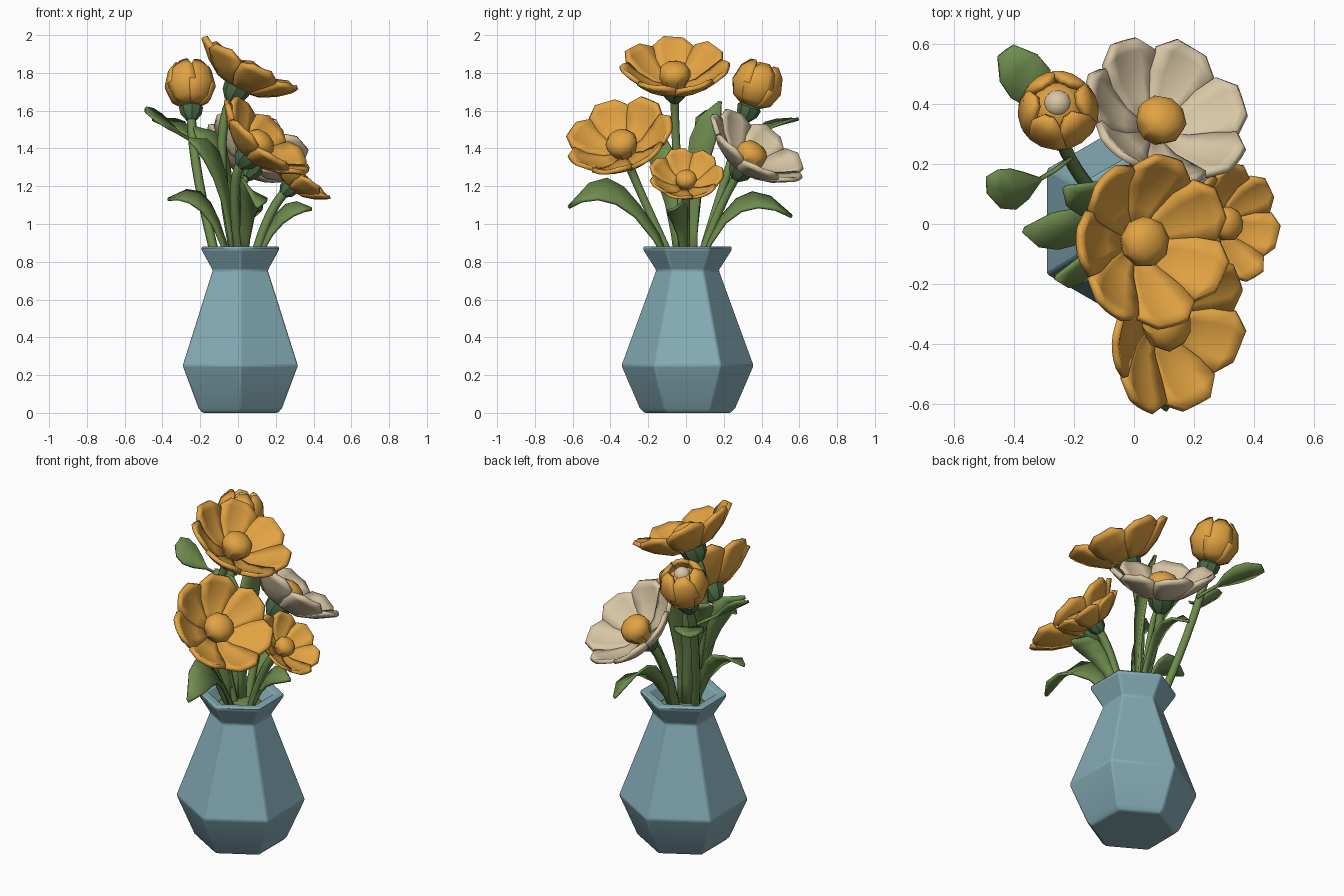
import bpy, bmesh, math
from mathutils import Vector, Matrix

cube = bpy.data.objects.get("Cube")
if cube:
    bpy.data.objects.remove(cube)


def material(name, rgb):
    m = bpy.data.materials.new(name)
    m.use_nodes = True
    m.diffuse_color = (*rgb, 1)
    m.node_tree.nodes["Principled BSDF"].inputs["Base Color"].default_value = (*rgb, 1)
    return m


ORANGE = material("orange petal", (0.76, 0.365, 0.055))
CREAM = material("cream petal", (0.69, 0.57, 0.38))
BLUE = material("blue glaze", (0.235, 0.41, 0.47))
LEAF = material("leaf green", (0.155, 0.26, 0.075))
CALYX = material("dark green", (0.075, 0.16, 0.065))


def finish(bm, name, mat, matrix=None, thickness=0, angle=35):
    """Turn a bmesh into a shaded object."""
    bmesh.ops.recalc_face_normals(bm, faces=bm.faces)
    mesh = bpy.data.meshes.new(name)
    bm.to_mesh(mesh)
    bm.free()
    mesh.materials.append(mat)
    ob = bpy.data.objects.new(name, mesh)
    bpy.context.collection.objects.link(ob)
    if matrix:
        ob.matrix_world = matrix
    if thickness:
        mod = ob.modifiers.new("thickness", 'SOLIDIFY')
        mod.thickness = thickness
        mod.offset = 0
    bpy.ops.object.select_all(action='DESELECT')
    ob.select_set(True)
    bpy.context.view_layer.objects.active = ob
    bpy.ops.object.shade_smooth_by_angle(angle=math.radians(angle))
    return ob


def skin(bm, rows, closed=False):
    """Bridge rows of points with quads."""
    vs = [[bm.verts.new(p) for p in row] for row in rows]
    n = len(rows[0])
    for a, b in zip(vs, vs[1:]):
        for i in range(n if closed else n - 1):
            j = (i + 1) % n
            bm.faces.new((a[i], a[j], b[j], b[i]))
    return vs


def ring(r, z, sides, turn=0.0):
    return [Vector((r * math.cos(turn + i * math.tau / sides),
                    r * math.sin(turn + i * math.tau / sides), z)) for i in range(sides)]


def tube(name, rows, mat, matrix=None, angle=35):
    """Closed skin over rings, capped at both ends."""
    bm = bmesh.new()
    vs = skin(bm, rows, True)
    bm.faces.new(vs[0])
    bm.faces.new(vs[-1])
    return finish(bm, name, mat, matrix, angle=angle)


def lathe(name, profile, sides, mat, matrix, turn=0.0):
    return tube(name, [ring(r, z, sides, turn) for r, z in profile], mat, matrix)


def bend(a, c, b, t):
    return a * (1 - t) ** 2 + c * 2 * t * (1 - t) + b * t * t


def facing(pos, normal):
    return Matrix.Translation(pos) @ Vector(normal).to_track_quat('Z', 'Y').to_matrix().to_4x4()


def stem(name, a, c, b, r=0.025, steps=8):
    pts = [bend(a, c, b, i / steps) for i in range(steps + 1)]
    rows = []
    for i, p in enumerate(pts):
        d = pts[min(i + 1, steps)] - pts[max(i - 1, 0)]
        side = d.cross(Vector((0, 1, 0))).normalized()
        up = d.cross(side).normalized()
        rows.append([p + side * q.x + up * q.y for q in ring(r, 0, 6)])
    tube(name, rows, LEAF, angle=65)


BLADE = (0.3, 0.35, 0.5, 0.8, 1, 0.85, 0.1)
TWIG = (0.06, 0.06, 0.06, 0.65, 1, 0.95, 0.4)


def leaf(name, base, mid, tip, normal, width, shape=BLADE):
    """Creased blade along a curve, its upper side turned to the normal."""
    base, mid, tip, normal = map(Vector, (base, mid, tip, normal))
    ctrl = mid * 2 - (base + tip) / 2
    across = (tip - base).cross(normal).normalized()
    rows = []
    for i, w in enumerate(shape):
        p = bend(base, ctrl, tip, i / (len(shape) - 1))
        lift = normal.normalized() * 0.2 * w * width
        rows.append([p - across * w * width + lift, p, p + across * w * width + lift])
    bm = bmesh.new()
    skin(bm, rows)
    finish(bm, name, LEAF, thickness=0.016)


def petals(name, profile, count, mat, matrix, scale=1.0, curl=0.004, lap=0.005, turn=0.0):
    """Profile rows hold radius, height and angular half width."""
    bm = bmesh.new()
    for k in range(count):
        rows = []
        for r, h, w in profile:
            row = []
            for t in (-1, -0.5, 0, 0.5, 1):
                a = turn + k * math.tau / count + math.radians(w) * t
                z = h + (curl * t * t + lap * t) * r * 4
                row.append(Vector((r * math.cos(a), r * math.sin(a), z)) * scale)
            rows.append(row)
        skin(bm, rows)
    finish(bm, name, mat, matrix, thickness=0.024 * scale, angle=45)


def ball(name, r, height, mat, matrix):
    bm = bmesh.new()
    bmesh.ops.create_icosphere(bm, subdivisions=2, radius=r)
    bmesh.ops.translate(bm, vec=(0, 0, height), verts=bm.verts)
    finish(bm, name, mat, matrix, angle=40)


def support(name, base, normal, root, pull, scale):
    """Calyx and stem below a bloom."""
    base, normal = Vector(base), Vector(normal).normalized()
    lathe(name + "_calyx", [(0.032, -0.12), (0.066, -0.08), (0.076, -0.035), (0.05, -0.01)],
          8, CALYX, facing(base, normal) @ Matrix.Scale(scale, 4))
    end = base - normal * 0.1 * scale
    stem(name + "_stem", Vector(root), end - normal * pull, end)


# Vase: six-sided body with flared rim and filled neck
vase_place = Matrix.Translation((0.012, 0.008, 0))
vase = lathe("vase", [(0.23, 0), (0.255, 0.025), (0.352, 0.25), (0.168, 0.755), (0.238, 0.865),
                      (0.235, 0.882), (0.182, 0.88), (0.13, 0.79)],
             6, BLUE, vase_place, math.pi / 6)
bevel = vase.modifiers.new("soft edges", 'BEVEL')
bevel.width = 0.016
bevel.segments = 2
bevel.limit_method = 'ANGLE'
bevel.angle_limit = math.radians(35)
lathe("stem_bundle", [(0.12, 0.78), (0.13, 0.815), (0.09, 0.835)], 6, LEAF, vase_place, math.pi / 6)

# Open blooms
BLOOM = [(0.03, -0.034, 28), (0.12, -0.018, 29), (0.2, 0.03, 29), (0.257, 0.082, 25), (0.285, 0.108, 11)]
CENTRE = [(0.06, -0.02), (0.085, 0.03), (0.083, 0.065), (0.062, 0.092), (0.025, 0.106)]
blooms = [
    ("top_flower", (0.015, -0.06, 1.755), (0.48, 0, 0.87), (0, -0.01, 0.75), 0.25, 1.0, ORANGE, -0.2),
    ("front_flower", (0.085, -0.33, 1.395), (0.65, -0.25, 0.72), (0.02, -0.05, 0.75), 0.12, 1.0, ORANGE, 0.3),
    ("small_flower", (0.292, 0, 1.215), (0.68, 0, 0.73), (0.07, 0, 0.75), 0.15, 0.68, ORANGE, 0.0),
    ("cream_flower", (0.075, 0.325, 1.335), (0.36, 0.53, 0.77), (0.02, 0.05, 0.75), 0.15, 1.0, CREAM, 0.4),
]
for name, base, normal, root, pull, scale, mat, turn in blooms:
    place = facing(base, normal)
    petals(name + "_petals", BLOOM, 7, mat, place, scale, turn=turn)
    lathe(name + "_centre", CENTRE, 9, ORANGE, place @ Matrix.Scale(scale, 4))
    support(name, base, normal, root, pull, scale)

# Closed bud with pale tip
bud_base, bud_axis = (-0.25, 0.345, 1.645), (-0.03, 0.33, 0.94)
place = facing(bud_base, bud_axis)
petals("bud_petals", [(0.03, -0.02, 36), (0.095, 0.02, 38), (0.124, 0.09, 38), (0.106, 0.165, 34), (0.068, 0.21, 16)],
       6, ORANGE, place, curl=0, lap=0.008)
ball("bud_core", 0.098, 0.1, ORANGE, place)
ball("bud_tip", 0.048, 0.168, CREAM, place)
support("bud", bud_base, bud_axis, (-0.1, 0.06, 0.75), 0.3, 0.85)

# Leaves: base, middle, tip, upper side and half width
leaves = {
    "front_low_leaf": ((0.02, -0.06, 0.75), (0.06, -0.35, 1.14), (0.1, -0.62, 1.09), (0.6, 0, 0.75), 0.09),
    "back_low_leaf": ((0.02, 0.06, 0.75), (0.05, 0.28, 1.09), (0.08, 0.56, 1.04), (0.5, 0, 0.8), 0.075),
    "left_low_leaf": ((0.08, 0, 0.75), (0.22, -0.03, 1.02), (0.39, -0.06, 1.08), (0, -0.45, 0.8), 0.06),
    "right_low_leaf": ((-0.04, 0, 0.75), (-0.17, -0.01, 1.08), (-0.37, -0.02, 1.13), (0, -0.35, 0.85), 0.075),
    "right_front_leaf": ((-0.02, -0.03, 0.75), (-0.1, -0.1, 1.25), (-0.26, -0.18, 1.45), (0.2, -0.45, 0.85), 0.075),
    "right_tall_leaf": ((-0.02, 0.03, 0.75), (-0.09, 0.07, 1.28), (-0.23, 0.12, 1.51), (0.2, -0.45, 0.85), 0.075),
    "back_tall_leaf": ((0, 0.04, 0.75), (0, 0.06, 1.3), (0, 0.18, 1.65), (0.9, -0.2, 0.3), 0.07),
    "bud_back_leaf": ((-0.21, 0.28, 1.42), (-0.31, 0.42, 1.5), (-0.43, 0.58, 1.55), (0.2, -0.3, 0.9), 0.08, TWIG),
    "bud_side_leaf": ((-0.21, 0.22, 1.42), (-0.36, 0.13, 1.51), (-0.49, 0.13, 1.6), (0.2, -0.35, 0.9), 0.072, TWIG),
}
for name, args in leaves.items():
    leaf(name, *args)
